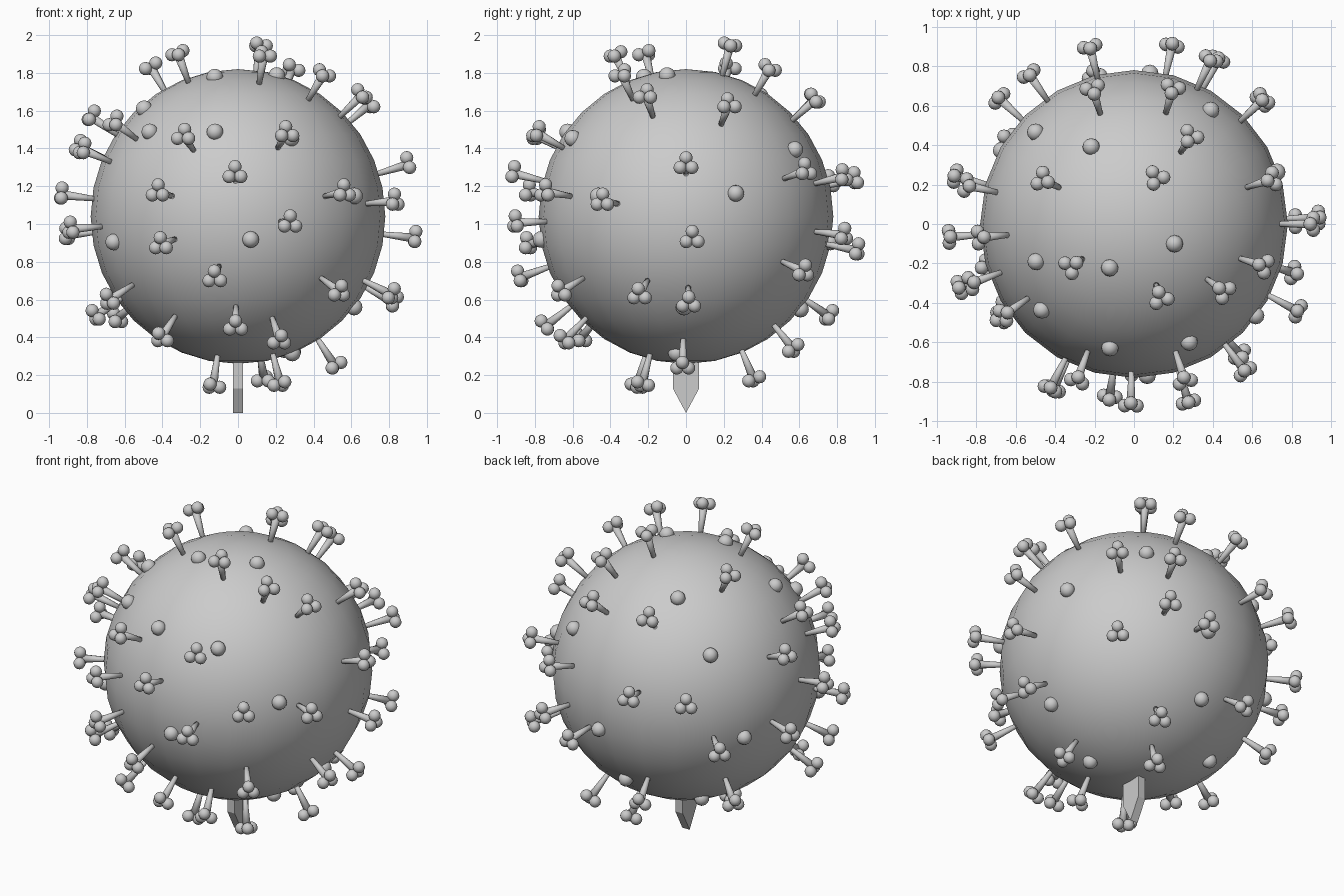
import bpy, bmesh, math
from mathutils import Vector, Matrix

if "Cube" in bpy.data.objects:
    bpy.data.objects.remove(bpy.data.objects["Cube"])

C = Vector((0, 0, 1.04))
R = .78        # ball radius
REACH = .945   # every spike ends this far from the ball centre

# spike directions: azimuth from +x, elevation (degrees)
SPIKES = [
    (250, 27), (288, 28), (269, 14), (243, 8), (244, -9), (287, -2), (262, -20),
    (307, 8), (332, 5), (0, 17), (2, -7), (343, -26), (1, -29), (342, 43),
    (18, 39), (323, 53), (64, 74), (290, 65), (57, 56), (214, 66), (154, 57),
    (215, 32), (185, 34), (167, 23), (200, 22), (184, 7), (200, -4), (165, -6),
    (74, 41), (107, 41), (104, 12), (125, 11), (137, -8), (44, 15), (65, 13),
    (63, -6), (78, -11), (44, -18), (64, -48), (69, -66), (358, -57), (105, -34),
    (196, -34), (215, -28), (309, -25), (269, -38), (289, -44), (243, -72),
    (314, -70), (234, -43), (146, -35),
]
# plain bump directions
BUMPS = [
    (334, 73), (241, 71), (201, 47), (223, 35), (259, 35), (295, 32), (119, 55),
    (137, 29), (56, 27), (20, 9), (275, -9), (84, -10), (211, -10), (151, -10),
    (90, -39), (359, -38), (137, -56), (323, 8), (350, -68),
]


def direction(az, el):
    a, e = math.radians(az), math.radians(el)
    return Vector((math.cos(e) * math.cos(a), math.cos(e) * math.sin(a), math.sin(e)))


def ball(bm, pos, r, u=12, v=8):
    bmesh.ops.create_uvsphere(bm, u_segments=u, v_segments=v, radius=r,
                              matrix=Matrix.Translation(pos))


def finish(bm, name, smooth=True):
    me = bpy.data.meshes.new(name)
    for f in bm.faces:
        f.smooth = smooth
    bm.to_mesh(me)
    bm.free()
    ob = bpy.data.objects.new(name, me)
    bpy.context.collection.objects.link(ob)


# main ball
bm = bmesh.new()
ball(bm, C, R, 24, 16)
finish(bm, "ball_body")

# stalked spikes: tapered stem with a three-ball head
stems, heads = bmesh.new(), bmesh.new()
for az, el in SPIKES:
    d = direction(az, el)
    rot = d.to_track_quat('Z', 'Y').to_matrix()
    a, b = C + d * .74, C + d * REACH
    bmesh.ops.create_cone(stems, cap_ends=True, segments=10, radius1=.012, radius2=.025,
                          depth=(b - a).length,
                          matrix=Matrix.Translation((a + b) / 2) @ rot.to_4x4())
    for i in range(3):
        t = math.radians(90 + 120 * i)
        ball(heads, b + rot @ Vector((math.cos(t), math.sin(t), 0)) * .036, .035)
finish(stems, "spike_stems")
finish(heads, "spike_heads")

# plain bumps half sunk in the surface
bm = bmesh.new()
for az, el in BUMPS:
    ball(bm, C + direction(az, el) * R, .044)
finish(bm, "surface_bumps")

# pointed peg underneath
bm = bmesh.new()
prof = [(-.07, .36), (-.07, .13), (0, 0), (.07, .13), (.07, .36)]
f = bm.faces.new([bm.verts.new((-.026, y, z)) for y, z in prof])
ext = bmesh.ops.extrude_face_region(bm, geom=[f])
bmesh.ops.translate(bm, vec=(.052, 0, 0),
                    verts=[g for g in ext['geom'] if isinstance(g, bmesh.types.BMVert)])
if len(bm.faces) < 7:  # close the open side
    bmesh.ops.holes_fill(bm, edges=bm.edges, sides=0)
bmesh.ops.recalc_face_normals(bm, faces=bm.faces)
finish(bm, "bottom_peg", smooth=False)
